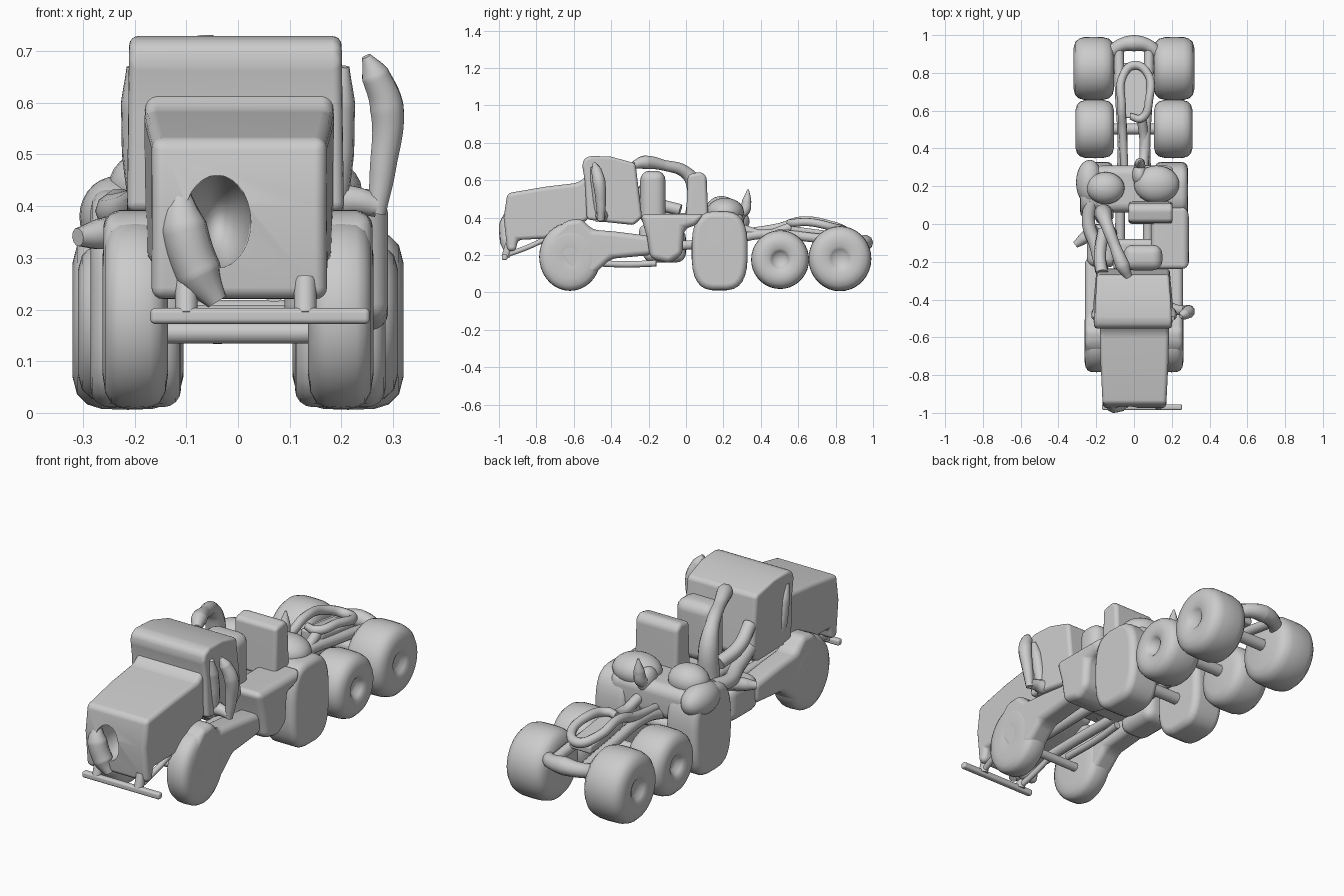
import bpy, bmesh, math
from mathutils import Vector


def finish(name, bm, bevel=0.0, limit=25, cutter=None):
    bmesh.ops.recalc_face_normals(bm, faces=bm.faces[:])
    me = bpy.data.meshes.new(name)
    bm.to_mesh(me)
    bm.free()
    for p in me.polygons:
        p.use_smooth = True
    ob = bpy.data.objects.new(name, me)
    bpy.context.collection.objects.link(ob)
    if bevel:
        m = ob.modifiers.new("bevel", "BEVEL")
        m.width, m.segments, m.limit_method = bevel, 4, "ANGLE"
        m.angle_limit = math.radians(limit)
        if cutter:
            c = ob.modifiers.new("opening", "BOOLEAN")
            c.operation, c.object, c.solver = "DIFFERENCE", cutter, "EXACT"
        ob.modifiers.new("normals", "WEIGHTED_NORMAL")
    return ob


def prism(name, pts, x0, x1, bevel=0.03, taper=None, limit=25, cutter=None):
    """Side profile (y, z) extruded from x0 to x1; taper(y, z) scales the width."""
    bm = bmesh.new()
    mid, half = (x0 + x1) / 2, (x1 - x0) / 2
    a, b = [[bm.verts.new((mid + s * half * (taper(y, z) if taper else 1), y, z))
             for y, z in pts] for s in (-1, 1)]
    bm.faces.new(a)
    bm.faces.new(b[::-1])
    n = len(pts)
    for i in range(n):
        j = (i + 1) % n
        bm.faces.new((a[i], b[i], b[j], a[j]))
    return finish(name, bm, bevel, limit, cutter)


def box(name, x0, x1, y0, y1, z0, z1, bevel=0.03):
    return prism(name, [(y0, z0), (y1, z0), (y1, z1), (y0, z1)], x0, x1, bevel)


def ellipsoid(name, c, r):
    bm = bmesh.new()
    bmesh.ops.create_uvsphere(bm, u_segments=24, v_segments=14, radius=1)
    for v in bm.verts:
        v.co = Vector([c[k] + v.co[k] * r[k] for k in range(3)])
    return finish(name, bm)


def tube(name, pts, radius):
    """Smooth tube; each point is x, y, z and an optional radius factor."""
    cu = bpy.data.curves.new(name, "CURVE")
    cu.dimensions = "3D"
    cu.bevel_depth, cu.bevel_resolution, cu.use_fill_caps = radius, 3, True
    sp = cu.splines.new("BEZIER")
    sp.bezier_points.add(len(pts) - 1)
    for bp, p in zip(sp.bezier_points, pts):
        bp.co = p[:3]
        bp.radius = p[3] if len(p) > 3 else 1
        bp.handle_left_type = bp.handle_right_type = "AUTO"
    ob = bpy.data.objects.new(name, cu)
    bpy.context.collection.objects.link(ob)
    return ob


def wheel(name, side, xin, xout, y, z, ry, rz, hub):
    """Lathed pudgy tyre with a hub dent on its outer face."""
    w = xout - xin
    prof = [(xin, 0), (xin, 0.62), (xin + 0.04 * w, 0.82), (xin + 0.13 * w, 0.94), (xin + 0.28 * w, 0.99),
            (xin + 0.5 * w, 1), (xout - 0.26 * w, 0.99), (xout - 0.13 * w, 0.94), (xout - 0.04 * w, 0.83),
            (xout, 0.64), (xout - 0.1 * hub, 0.38), (xout - 0.4 * hub, 0.29), (xout - hub, 0.2),
            (xout - hub, 0)]
    bm = bmesh.new()
    n, rings = 36, []
    for x, r in prof:
        if r == 0:
            rings.append([bm.verts.new((side * x, y, z))] * n)
        else:
            rings.append([bm.verts.new((side * x, y + r * ry * math.cos(t), z + r * rz * math.sin(t)))
                          for t in (math.tau * i / n for i in range(n))])
    for a, b in zip(rings, rings[1:]):
        for i in range(n):
            j = (i + 1) % n
            bm.faces.new(list(dict.fromkeys((a[i], a[j], b[j], b[i]))))
    return finish(name, bm)


# Hood with a broken grille opening
cut = ellipsoid("grille_cutter", (-0.04, -0.97, 0.37), (0.065, 0.22, 0.09))
cut.hide_render = cut.hide_viewport = True
prism("hood", [(-0.955, 0.22), (-0.975, 0.40), (-0.955, 0.53), (-0.75, 0.565), (-0.58, 0.585), (-0.52, 0.63),
               (-0.52, 0.39), (-0.72, 0.29), (-0.90, 0.28), (-0.91, 0.22)],
      -0.18, 0.185, 0.035, lambda y, z: 0.92 + 0.08 * min(1, (y + 0.97) / 0.3), cutter=cut)
tube("grille_fin", [(-0.115, -0.945, 0.43, 0.6), (-0.105, -0.955, 0.36, 1.3), (-0.075, -0.95, 0.27, 1.3),
                    (-0.04, -0.95, 0.215, 0.6)], 0.035)

# Cab with an overhanging windscreen brow
prism("cab", [(-0.54, 0.59), (-0.555, 0.68), (-0.545, 0.715), (-0.51, 0.73), (-0.40, 0.725), (-0.27, 0.69),
              (-0.235, 0.40), (-0.28, 0.36), (-0.42, 0.375), (-0.53, 0.39)],
      -0.215, 0.205, 0.035, lambda y, z: (1.0 if y < -0.38 else 0.93) - 0.1 * max(0, z - 0.5))
for s in (-1, 1):
    tube("door_pillar", [(s * 0.185, -0.46, 0.38, 0.9), (s * 0.195, -0.47, 0.5, 1.1),
                         (s * 0.2, -0.485, 0.6, 1), (s * 0.205, -0.5, 0.67, 0.4)], 0.027)

# Wing mirror on the right
tube("wing_mirror", [(0.268, -0.455, 0.385, 0.6), (0.28, -0.455, 0.47, 0.85), (0.288, -0.465, 0.59, 1.1),
                     (0.265, -0.48, 0.655, 0.9), (0.248, -0.49, 0.69, 0.3)], 0.031)
tube("mirror_arm", [(0.19, -0.45, 0.41, 1.3), (0.23, -0.455, 0.41), (0.27, -0.455, 0.40, 0.8)], 0.028)

# Front bumper
prism("bumper", [(-0.985, 0.172), (-0.955, 0.172), (-0.955, 0.203), (-0.985, 0.203)], -0.17, 0.255, 0.01)
for x in (-0.10, 0.13):
    tube("bumper_bracket", [(x, -0.965, 0.19), (x, -0.945, 0.26)], 0.022)
    tube("bumper_strut", [(x, -0.96, 0.2), (x * 1.1, -0.85, 0.24), (x * 1.2, -0.72, 0.30)], 0.014)

# Front wheels, swept fenders, middle wheels and twin rear wheels on both sides
for s, side in ((-1, "left"), (1, "right")):
    wheel(f"{side}_front_wheel", s, 0.135, 0.262, -0.62, 0.19, 0.165, 0.182, 0.004)
    prism(f"{side}_fender", [(-0.74, 0.29), (-0.64, 0.385), (-0.56, 0.395), (-0.50, 0.335), (-0.38, 0.325),
                             (-0.18, 0.30), (-0.18, 0.20), (-0.40, 0.18), (-0.49, 0.10), (-0.62, 0.1)],
          *sorted((s * 0.145, s * 0.26)), 0.03)
    mid = [(0.18 + 0.15 * math.copysign(abs(math.cos(t)) ** 0.62, math.cos(t)),
            0.222 + 0.212 * math.copysign(abs(math.sin(t)) ** 0.72, math.sin(t)))
           for t in (math.tau * (i + 0.5) / 28 for i in range(28))]
    prism(f"{side}_middle_wheel", mid, *sorted((s * 0.11, s * 0.285)), 0.035, limit=60)
    wheel(f"{side}_rear_wheel_1", s, 0.105, 0.31, 0.503, 0.175, 0.155, 0.157, 0.035)
    wheel(f"{side}_rear_wheel_2", s, 0.105, 0.32, 0.823, 0.18, 0.168, 0.174, 0.025)
    # Chassis rails
    tube(f"{side}_rail", [(s * 0.07, -0.7, 0.24), (s * 0.07, 0.2, 0.27), (s * 0.06, 0.4, 0.31),
                          (s * 0.075, 0.7, 0.29), (s * 0.08, 0.92, 0.26)], 0.026)

# Right tank, left tank and step
prism("right_tank", [(-0.245, 0.42), (0.1, 0.42), (0.06, 0.36), (-0.01, 0.34), (-0.02, 0.2), (-0.09, 0.155),
                     (-0.19, 0.18), (-0.21, 0.3)], 0.09, 0.29, 0.035)
box("left_tank", -0.25, -0.09, -0.23, 0.0, 0.16, 0.34, 0.05)
tube("left_step", [(-0.2, -0.02, 0.36, 1.2), (-0.27, -0.08, 0.345, 1), (-0.31, -0.11, 0.34, 0.6)], 0.03)
tube("left_side_arm", [(-0.23, 0.12, 0.4), (-0.24, 0.0, 0.39), (-0.2, -0.12, 0.40), (-0.17, -0.25, 0.43)], 0.035)

# Belly plate, rear deck and lower beam
box("belly_plate", -0.11, 0.11, -0.25, -0.08, 0.22, 0.36)
box("deck", -0.22, 0.22, 0.06, 0.31, 0.26, 0.43, 0.05)
tube("lower_beam", [(-0.05, -0.55, 0.16), (-0.04, -0.32, 0.15), (-0.03, -0.16, 0.155)], 0.018)

# Axles
for y, z, r in ((-0.6, 0.155, 0.022), (0.18, 0.18, 0.03), (0.503, 0.19, 0.03), (0.823, 0.19, 0.03)):
    tube("axle", [(-0.15, y, z), (0.15, y, z)], r)

# Seat blocks behind the cab
box("front_seat_back", -0.055, 0.15, -0.245, -0.11, 0.36, 0.65, 0.05)
prism("rear_seat_back", [(0.0, 0.38), (0.12, 0.38), (0.11, 0.62), (0.08, 0.645), (0.01, 0.63)],
      -0.03, 0.205, 0.03)

# Curved exhaust stack with a flared end
tube("exhaust_stack", [(-0.03, -0.28, 0.68, 0.5), (-0.06, -0.22, 0.695, 0.9), (-0.10, -0.12, 0.68, 0.7),
                       (-0.145, 0.0, 0.64, 0.8), (-0.16, 0.05, 0.56, 1.1), (-0.16, 0.05, 0.4, 1.3)], 0.042)
tube("stack_brace", [(-0.17, -0.26, 0.55), (-0.18, -0.16, 0.48), (-0.16, -0.03, 0.44)], 0.032)

# Load lumps on the rear deck
ellipsoid("left_deck_lump", (-0.235, 0.22, 0.38), (0.072, 0.12, 0.078))
ellipsoid("left_bundle", (-0.15, 0.19, 0.44), (0.10, 0.085, 0.075))
ellipsoid("right_bundle", (0.12, 0.21, 0.43), (0.12, 0.10, 0.075))
ellipsoid("middle_bundle", (0.03, 0.26, 0.42), (0.04, 0.06, 0.06))
tube("rear_spike", [(0.02, 0.25, 0.42, 1), (0.03, 0.31, 0.435, 1.2), (0.03, 0.325, 0.49, 1),
                    (0.03, 0.332, 0.55, 0.2)], 0.025)

# Coupling loop over the rear axles
tube("coupling_loop", [(-0.05, 0.3, 0.32, 0.9), (-0.06, 0.5, 0.35, 1), (-0.065, 0.62, 0.385, 1),
                       (-0.06, 0.78, 0.36, 1), (0.0, 0.84, 0.335, 1.1), (0.07, 0.8, 0.345, 1),
                       (0.08, 0.66, 0.375, 1), (0.04, 0.56, 0.37, 1), (-0.02, 0.57, 0.37, 0.8)], 0.022)
tube("coupling_neck", [(0.05, 0.3, 0.34), (0.055, 0.42, 0.31), (0.04, 0.56, 0.35)], 0.025)
prism("coupling_plate", [(0.56, 0.3), (0.82, 0.28), (0.82, 0.32), (0.56, 0.355)], -0.05, 0.07, 0.012)

# Rear cross member
tube("rear_crossbar", [(-0.13, 0.9, 0.25, 0.9), (-0.07, 0.945, 0.26, 1), (0.0, 0.957, 0.265, 1.2),
                       (0.07, 0.945, 0.26, 1), (0.13, 0.9, 0.25, 0.9)], 0.036)
